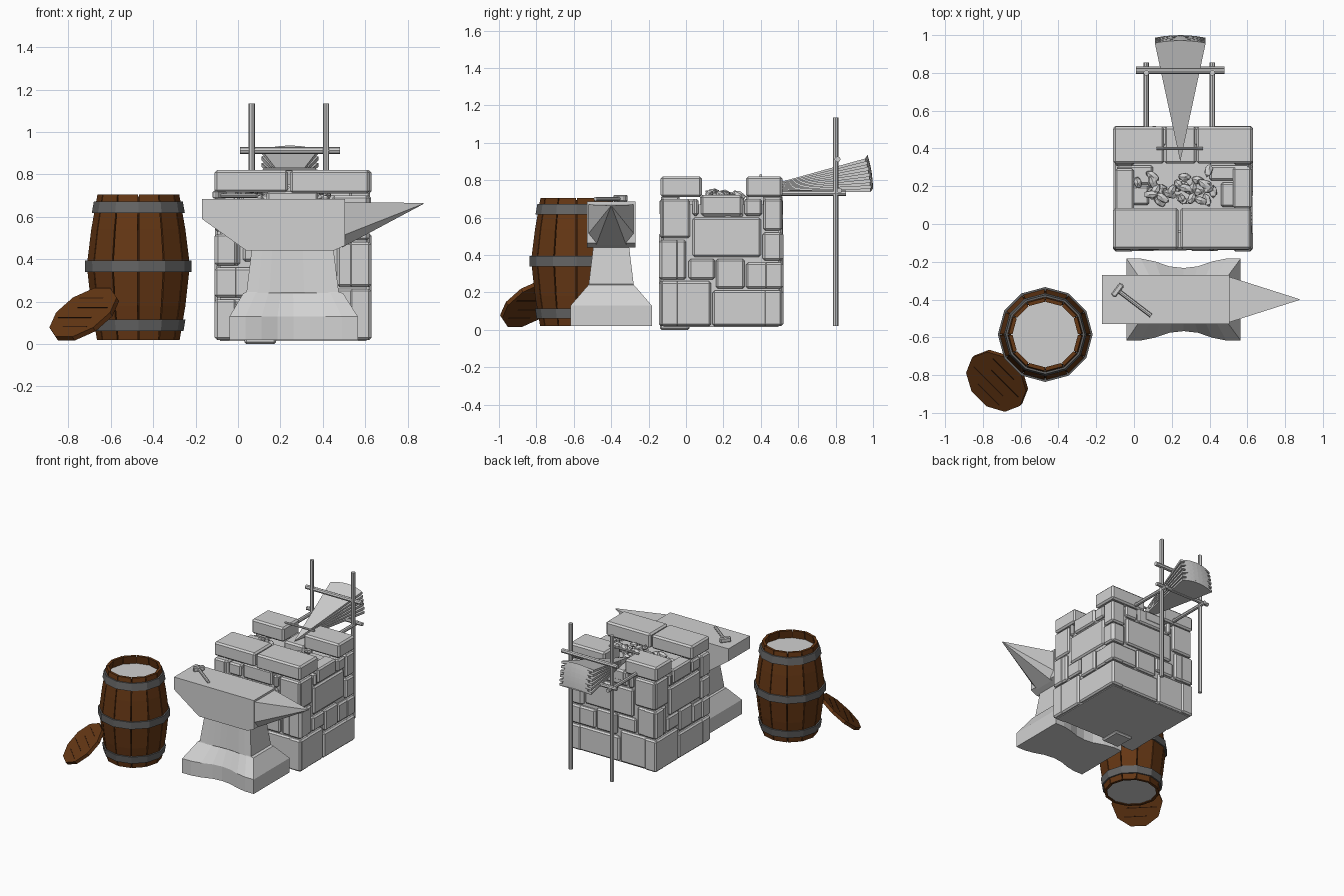
import bpy, bmesh, random
from math import sin, cos, pi, radians
from mathutils import Vector, Matrix

random.seed(4)
if "Cube" in bpy.data.objects:
    bpy.data.objects.remove(bpy.data.objects["Cube"], do_unlink=True)


def material(name, *rgb):
    m = bpy.data.materials.new(name)
    m.use_nodes = True
    m.diffuse_color = (*rgb, 1)
    m.node_tree.nodes["Principled BSDF"].inputs["Base Color"].default_value = (*rgb, 1)
    return m


STONE = material("pale grey", .64, .64, .64)
WOOD = material("brown wood", .13, .038, .007)
DARK = material("dark wood", .035, .011, .003)
IRON = material("dark iron", .13, .13, .13)


def finish(name, bm, mat, bevel=0):
    bmesh.ops.recalc_face_normals(bm, faces=bm.faces)
    mesh = bpy.data.meshes.new(name)
    bm.to_mesh(mesh)
    bm.free()
    mesh.materials.append(mat)
    ob = bpy.data.objects.new(name, mesh)
    bpy.context.scene.collection.objects.link(ob)
    if bevel:
        mod = ob.modifiers.new("Bevel", "BEVEL")
        mod.width = bevel
        mod.segments = 1
    return ob


def add_box(bm, x, y, z):
    """Box between (min, max) pairs on each axis."""
    size = [abs(p[1] - p[0]) for p in (x, y, z)]
    mid = [sum(p) / 2 for p in (x, y, z)]
    bmesh.ops.create_cube(bm, size=1, matrix=Matrix.Translation(mid) @ Matrix.Diagonal((*size, 1)))


def boxes(name, items, mat, bevel=0):
    bm = bmesh.new()
    for item in items:
        add_box(bm, *item)
    return finish(name, bm, mat, bevel)


def add_loft(bm, rings, caps=True):
    loops = [[bm.verts.new(p) for p in ring] for ring in rings]
    n = len(loops[0])
    for a, b in zip(loops, loops[1:]):
        for i in range(n):
            j = (i + 1) % n
            bm.faces.new((a[i], a[j], b[j], b[i]))
    if caps:
        bm.faces.new(loops[0])
        bm.faces.new(loops[-1])


def loft(name, rings, mat, caps=True):
    bm = bmesh.new()
    add_loft(bm, rings, caps)
    return finish(name, bm, mat)


def rod(name, a, b, r, mat=STONE):
    a, b = Vector(a), Vector(b)
    bm = bmesh.new()
    turn = (b - a).to_track_quat("Z", "Y").to_matrix().to_4x4()
    bmesh.ops.create_cone(bm, cap_ends=True, segments=8, radius1=r, radius2=r,
                          depth=(b - a).length, matrix=Matrix.Translation((a + b) / 2) @ turn)
    return finish(name, bm, mat)


# Forge: core and four walls of bevelled stones sharing one layout
X0, X1, Y0, Y1 = -.11, .63, -.145, .52
boxes("forge_core", [((X0 + .025, X1 - .025), (Y0 + .025, Y1 - .025), (.015, .67))], STONE)
LAYOUT = [  # start, end, bottom, top
    (0, .42, .02, .26), (.43, 1, .02, .21), (0, .22, .27, .48), (.24, .45, .27, .38),
    (.46, .69, .22, .38), (.7, 1, .22, .36), (.27, .82, .39, .6), (.84, 1, .37, .52),
    (.02, .25, .49, .7), (.27, .32, .61, .7), (.34, .67, .61, .72), (.69, .83, .61, .7),
    (.84, .99, .53, .7),
]


def wall(name, along_x, face, inward, start, end):
    stones = []
    for a, b, low, high in LAYOUT:
        span = sorted((start + (end - start) * a, start + (end - start) * b))
        f = face + inward * random.uniform(0, .012)
        depth = sorted((f, f + inward * .1))
        stones.append((span, depth, (low, high)) if along_x else (depth, span, (low, high)))
    boxes(name, stones, STONE, .011)


wall("right_wall", False, X1, -1, Y0, Y1)
wall("left_wall", False, X0, 1, Y1, Y0)
wall("front_wall", True, Y0, 1, X1, X0)
wall("back_wall", True, Y1, -1, X0, X1)
front, back = (-.135, .085), (.32, .515)
boxes("forge_cap_stones", [
    ((X0, .235), front, (.715, .82)), ((.245, X1 - .01), front, (.71, .82)),
    ((X0, .16), back, (.71, .82)), ((.33, X1), back, (.71, .82)),
    ((.16, .33), back, (.64, .725))], STONE, .012)
boxes("hearth_stones", [
    ((X0 + .02, .08), (.1, .2), (.6, .7)), ((X0 + .02, .1), (.21, .31), (.6, .69)),
    ((.46, X1 - .02), (.09, .22), (.6, .7)), ((.4, X1 - .02), (.23, .31), (.6, .71))], STONE, .01)
boxes("footing_stone", [((.03, .18), (-.14, .02), (0, .06))], STONE, .01)
rod("nozzle_pin", (.12, .4, .825), (.365, .4, .825), .008)

# Coals in the hearth
bm = bmesh.new()
for i in range(34):
    side = random.choice((.14, .35))
    spot = Vector((random.gauss(side, .055), random.uniform(.11, .29), random.uniform(.68, .735)))
    turn = Matrix.Rotation(random.uniform(0, pi), 4, "Z") @ Matrix.Rotation(random.uniform(-.5, .5), 4, "Y")
    shape = Matrix.Diagonal((random.uniform(.035, .05), .023, .02, 1))
    bmesh.ops.create_icosphere(bm, subdivisions=1, radius=1, matrix=Matrix.Translation(spot) @ turn @ shape)
finish("coals", bm, STONE)


# Bellows: wide leaves with narrower folds between them
def fan(low, high, half):
    rings = []
    for tilt, lift in ((low, 0), (high, .004)):
        ring = [Vector((.245, .33, .738 + lift))]
        for k in range(-3, 4):
            a = radians(half) * k / 3
            t = radians(tilt)
            y = .67 * cos(a)
            ring.append(Vector((.245 + .67 * sin(a), .33 + y * cos(t), .738 + lift + y * sin(t) - .0018 * k * k)))
        rings.append(ring)
    return rings


bm = bmesh.new()
LEAVES = 6
for i in range(LEAVES):
    base = 1.4 + i * 2.85
    add_loft(bm, fan(base, base + 1.2, 11.6))
    if i < LEAVES - 1:
        add_loft(bm, fan(base + 1.2, base + 2.85, 9))
finish("bellows", bm, STONE)

# Bellows stand
for side, x in (("left", .415), ("right", .065)):
    rod(side + "_pole", (x, .8, .02), (x, .8, 1.135), .015)
    rod(side + "_brace", (x, .45, .73), (x, .855, .73), .014)
rod("upper_crossbar", (.01, .81, .912), (.48, .81, .912), .016)
rod("lower_crossbar", (.01, .82, .745), (.48, .82, .745), .014)

# Anvil: scooped foot and waist, block with slanted underside, horn
CY = -.4


def scooped(z, x0, x1, half, dip):
    ring = []
    for s in (-1, 1):
        for k in range(9):
            t = k / 8
            x = x0 + (x1 - x0) * (t if s < 0 else 1 - t)
            bow = dip * max(0, 1 - ((t - .5) / .3) ** 2)
            ring.append((x, CY + s * (half - bow), z))
    return ring


loft("anvil_base", [scooped(.02, -.04, .565, .217, .05), scooped(.13, -.04, .565, .217, .05),
                    scooped(.24, .025, .495, .122, .015), scooped(.245, .04, .475, .12, .01),
                    scooped(.45, .065, .45, .095, 0)], STONE)
side = [(-.17, .685), (-.17, .59), (.04, .44), (.45, .44), (.505, .465), (.505, .685)]
loft("anvil_body", [[(x, CY + s * .13, z) for x, z in side] for s in (-1, 1)], STONE)
horn = [(-.125, .67), (-.125, .51), (-.08, .455), (.08, .455), (.125, .51), (.125, .67)]
loft("anvil_horn", [[(.49, CY + y, z) for y, z in horn],
                    [(.875, CY + y * .02, .665 + (z - .67) * .02) for y, z in horn]], STONE)

# Hammer lying on the anvil
rod("hammer_handle", (-.087, -.35, .7), (.09, -.485, .7), .011)
head = boxes("hammer_head", [((-.015, .015), (-.04, .04), (-.018, .018))], STONE, .006)
head.matrix_world = Matrix.Translation((-.087, -.35, .704)) @ Matrix.Rotation(radians(-37), 4, "Z")

# Barrel
BX, BY, SIDES = -.47, -.585, 12
CURVE = [(.195, .02), (.222, .18), (.243, .37), (.222, .54), (.193, .705)]


def radius(z):
    for (r0, z0), (r1, z1) in zip(CURVE, CURVE[1:]):
        if z <= z1:
            return r0 + (r1 - r0) * (z - z0) / (z1 - z0)
    return CURVE[-1][0]


def spot(r, a, z):
    return Vector((BX + r * cos(a), BY + r * sin(a), z))


def circle(r, z):
    return [spot(r, 2 * pi * k / SIDES, z) for k in range(SIDES)]


bm = bmesh.new()
for k in range(SIDES):
    a, b = (2 * pi * (k + e) / SIDES for e in (.025, .975))
    add_loft(bm, [[spot(r, a, z), spot(r, b, z), spot(r - .02, b, z), spot(r - .02, a, z)] for r, z in CURVE])
finish("barrel_staves", bm, WOOD)
loft("barrel_lining", [circle(r - .012, min(z, .695)) for r, z in CURVE], DARK, False)
for name, z in (("lower", .088), ("middle", .367), ("upper", .645)):
    lo, hi = z - .027, z + .027
    loft(name + "_barrel_band", [circle(radius(lo) - .01, lo), circle(radius(lo) + .011, lo),
                                 circle(radius(hi) + .011, hi), circle(radius(hi) - .01, hi)], IRON, False)
for name, z in (("barrel_water", .645), ("barrel_bottom", .03)):
    loft(name, [circle(radius(z) - .015, z - .004), circle(radius(z) - .015, z)], STONE)

# Lid leaning on the barrel, with dark plank seams on both faces
t, h = radians(42), .5 ** .5
u, w = Vector((h, -h, 0)), Vector((h * cos(t), h * cos(t), sin(t)))
frame = Matrix((u, w, u.cross(w))).transposed().to_4x4()
frame.translation = (-.725, -.83, .14)
R, N = .18, 10
lid = loft("barrel_lid", [[(R * cos(2 * pi * k / N), R * sin(2 * pi * k / N), z) for k in range(N)]
                          for z in (-.012, .012)], WOOD)
seams = boxes("lid_seams", [((-e + s, e + s), (y - .003, y + .003), (-.0135, .0135))
                            for y, e, s in ((-.1, .08, .02), (-.035, .11, -.03), (.035, .1, .04), (.1, .08, -.02))], DARK)
lid.matrix_world = seams.matrix_world = frame
